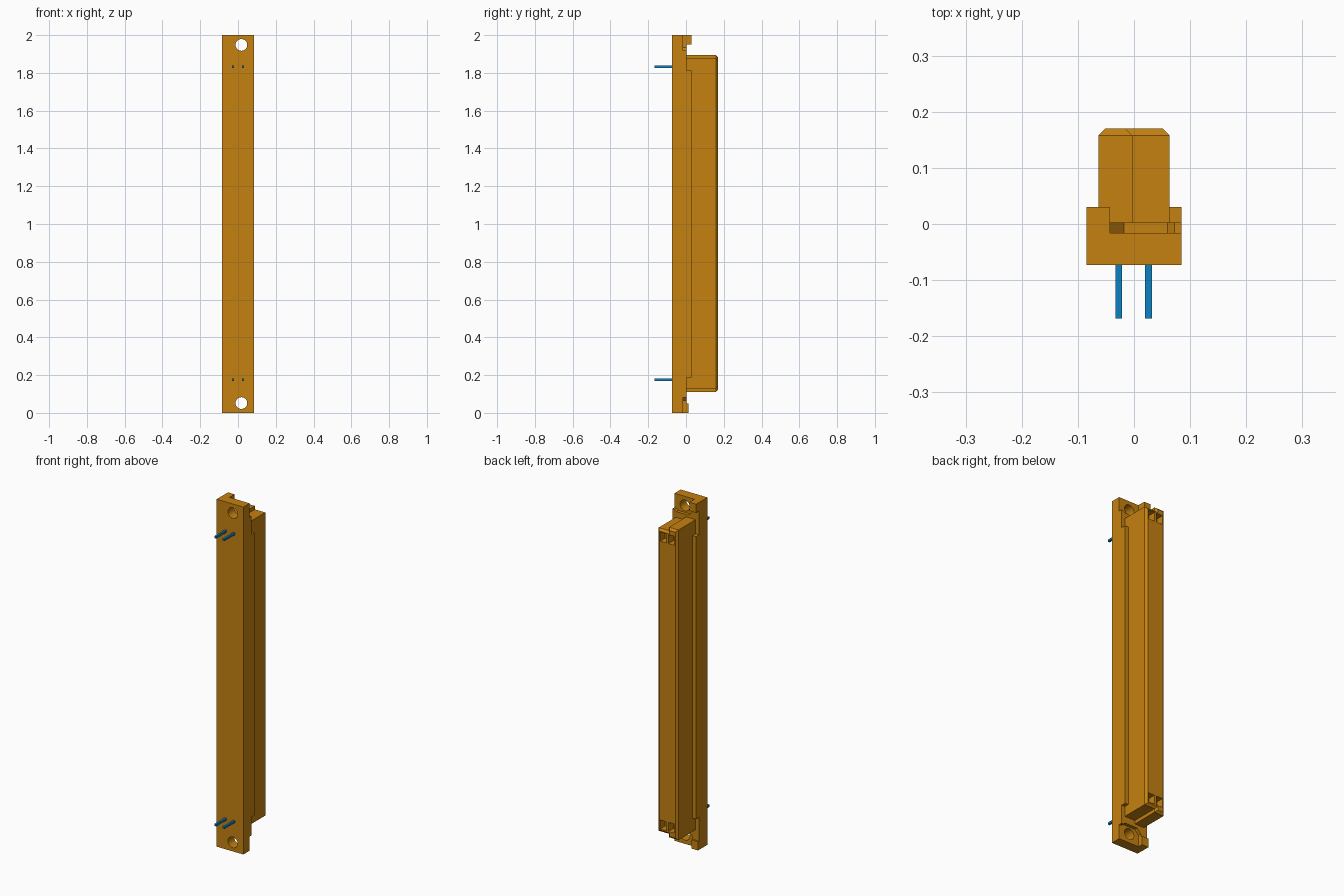
import bpy, bmesh, math
from mathutils import Matrix

if "Cube" in bpy.data.objects:
    bpy.data.objects.remove(bpy.data.objects["Cube"])


def material(name, rgb):
    m = bpy.data.materials.new(name)
    m.use_nodes = True
    m.diffuse_color = (*rgb, 1)
    m.node_tree.nodes["Principled BSDF"].inputs["Base Color"].default_value = (*rgb, 1)
    return m


AMBER = material("amber plastic", (0.56, 0.22, 0.005))
BLUE = material("blue metal", (0.004, 0.22, 0.53))


def make_object(name, bm, mat):
    bmesh.ops.recalc_face_normals(bm, faces=bm.faces)
    mesh = bpy.data.meshes.new(name)
    bm.to_mesh(mesh)
    bm.free()
    obj = bpy.data.objects.new(name, mesh)
    bpy.context.collection.objects.link(obj)
    mesh.materials.append(mat)
    return obj


def loft(name, rings, mat):
    """Join matching (x, z) outlines, each placed at its own y, into a solid."""
    bm = bmesh.new()
    loops = [[bm.verts.new((x, y, z)) for x, z in outline] for y, outline in rings]
    n = len(loops[0])
    for a, b in zip(loops, loops[1:]):
        for i in range(n):
            bm.faces.new((a[i], a[(i + 1) % n], b[(i + 1) % n], b[i]))
    bm.faces.new(loops[0])
    bm.faces.new(loops[-1])
    return make_object(name, bm, mat)


def box(name, x0, x1, y0, y1, z0, z1, mat=AMBER):
    outline = [(x0, z0), (x1, z0), (x1, z1), (x0, z1)]
    return loft(name, [(y0, outline), (y1, outline)], mat)


def cut(target, cutter):
    mod = target.modifiers.new("cut", 'BOOLEAN')
    mod.operation = 'DIFFERENCE'
    mod.solver = 'EXACT'
    mod.object = cutter
    bpy.context.view_layer.objects.active = target
    bpy.ops.object.modifier_apply(modifier=mod.name)
    bpy.data.objects.remove(cutter)


# Full-height mounting flange with a round screw hole at each end
flange = box("flange", -0.085, 0.085, -0.073, -0.016, 0, 2)
for z in (0.052, 1.948):
    bm = bmesh.new()
    bmesh.ops.create_cone(bm, cap_ends=True, segments=32, radius1=0.031, radius2=0.031,
                          depth=0.3, matrix=Matrix.Translation((0.018, 0, z))
                          @ Matrix.Rotation(math.pi / 2, 4, 'X'))
    cut(flange, make_object("hole_cutter", bm, AMBER))

# Raised step, notched around both screw holes
upper = [(0.085, 1.918), (0.072, 1.918), (0.06, 1.908), (-0.018, 1.908),
         (-0.043, 1.935), (-0.043, 2), (-0.085, 2)]
step = upper + [(x, 2 - z) for x, z in reversed(upper)]
loft("raised_step", [(-0.016, step), (0.003, step)], AMBER)

# Corner blocks beside the screw holes
box("upper_corner_block", -0.085, -0.043, 0.003, 0.03, 1.95, 2)
box("lower_corner_block", -0.085, -0.043, 0.003, 0.012, 0, 0.05)

# Long rails on both sides of the plug
for side, x in (("right", -0.085), ("left", 0.063)):
    box(side + "_rail", x, x + 0.022, 0.003, 0.03, 0.187, 1.813)


# Plug body: one half is longer, and the outer rim is bevelled
def plug_outline(d):
    half = [(0.063 - d, 1.875 - d), (-0.003 - d, 1.875 - d),
            (-0.003 - d, 1.895 - d), (-0.063 + d, 1.895 - d)]
    return half + [(x, 2 - 0.005 + 0.01 - z) for x, z in reversed(half)]


plug = loft("plug_body", [(0.003, plug_outline(0)), (0.158, plug_outline(0)),
                          (0.17, plug_outline(0.012))], AMBER)

# Contact sockets in the plug face, and the pins behind them
for row, z in (("lower", 0.175), ("upper", 1.832)):
    for side, x in (("right", -0.027), ("left", 0.026)):
        cut(plug, box("socket_cutter", x - 0.02, x + 0.02, 0.125, 0.2, z - 0.026, z + 0.026))
        box(f"{row}_{side}_pin", x - 0.006, x + 0.006, -0.168, -0.07,
            z - 0.006, z + 0.006, BLUE)
